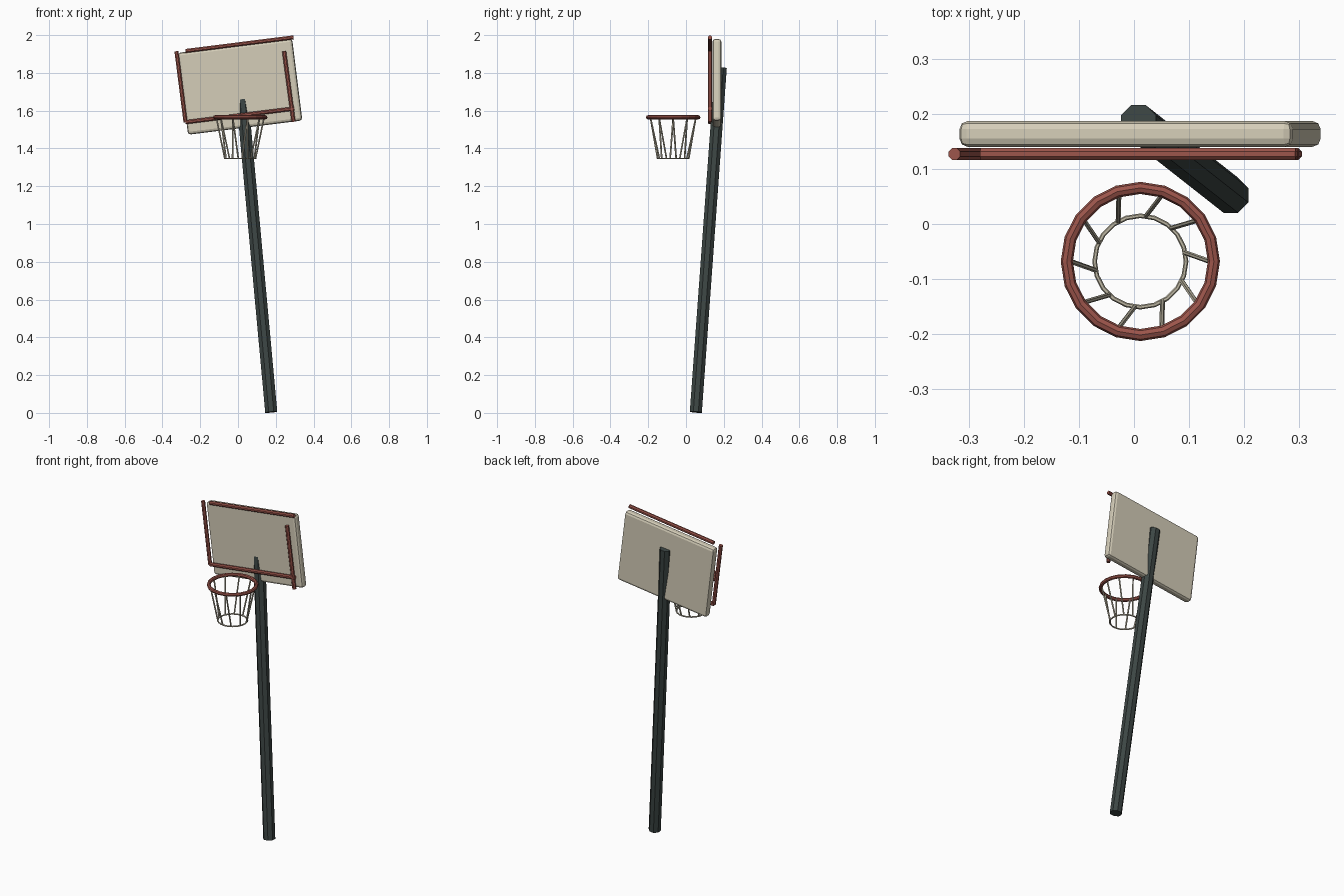
import bpy, bmesh, math
from mathutils import Vector, Matrix

if "Cube" in bpy.data.objects:
    bpy.data.objects.remove(bpy.data.objects["Cube"])


def material(name, rgb):
    m = bpy.data.materials.new(name)
    m.diffuse_color = (*rgb, 1)
    m.use_nodes = True
    m.node_tree.nodes["Principled BSDF"].inputs["Base Color"].default_value = m.diffuse_color
    return m


CREAM = material("cream board", (0.66, 0.61, 0.48))
RED = material("rust red", (0.33, 0.09, 0.07))
DARK = material("dark green grey", (0.045, 0.06, 0.057))
NET = material("net cord", (0.52, 0.48, 0.37))


def add_rod(bm, a, b, r, sides):
    """Straight capped prism from a to b with flat sides facing the axes."""
    a, b = Vector(a), Vector(b)
    d = b - a
    rot = Vector((0, 0, 1)).rotation_difference(d).to_matrix().to_4x4()
    mat = Matrix.Translation((a + b) / 2) @ rot @ Matrix.Rotation(math.pi / sides, 4, 'Z')
    bmesh.ops.create_cone(bm, cap_ends=True, segments=sides, radius1=r,
                          radius2=r, depth=d.length, matrix=mat)


def finish(bm, name, mat):
    me = bpy.data.meshes.new(name)
    bm.to_mesh(me)
    bm.free()
    me.materials.append(mat)
    ob = bpy.data.objects.new(name, me)
    bpy.context.collection.objects.link(ob)
    return ob


def rod(name, a, b, r, sides, mat):
    bm = bmesh.new()
    add_rod(bm, a, b, r, sides)
    return finish(bm, name, mat)


def ring(name, centre, major, minor, n, k, mat):
    bpy.ops.mesh.primitive_torus_add(location=centre, major_radius=major, minor_radius=minor,
                                     major_segments=n, minor_segments=k)
    ob = bpy.context.object
    ob.name = name
    ob.data.materials.append(mat)
    return ob


# leaning pole
rod("pole", (0.176, 0.052, 0.004), (0.008, 0.184, 1.827), 0.0345, 8, DARK)

# tilted backboard with rounded edges
bm = bmesh.new()
bmesh.ops.create_cube(bm, size=1, matrix=Matrix.Diagonal((0.61, 0.047, 0.437, 1)))
bmesh.ops.bevel(bm, geom=bm.edges[:], offset=0.015, segments=2, profile=0.5, affect='EDGES')
board = finish(bm, "backboard", CREAM)
board.location = (0.011, 0.1635, 1.727)
board.rotation_euler = (0, -math.radians(7.1), 0)

# crooked trim bars in front of the board
Y = 0.127
for name, (x1, z1), (x2, z2) in (
        ("top_trim", (-0.278, 1.916), (0.294, 1.988)),
        ("bottom_trim", (-0.278, 1.539), (0.298, 1.611)),
        ("left_trim", (-0.326, 1.915), (-0.278, 1.539)),
        ("right_trim", (0.244, 1.915), (0.294, 1.541))):
    rod(name, (x1, Y, z1), (x2, Y, z2), 0.0115, 8, RED)

# hoop and net
CX, CY = 0.0115, -0.068
ring("hoop", (CX, CY, 1.565), 0.1335, 0.011, 20, 8, RED)
ring("net_bottom_ring", (CX, CY, 1.347), 0.083, 0.0042, 20, 6, NET)
bm = bmesh.new()
for i in range(10):
    t = math.radians(36 * i)
    u = t + math.radians(11)
    add_rod(bm, (CX + 0.126 * math.cos(t), CY + 0.126 * math.sin(t), 1.562),
            (CX + 0.083 * math.cos(u), CY + 0.083 * math.sin(u), 1.347), 0.0045, 6)
finish(bm, "net_cords", NET)
